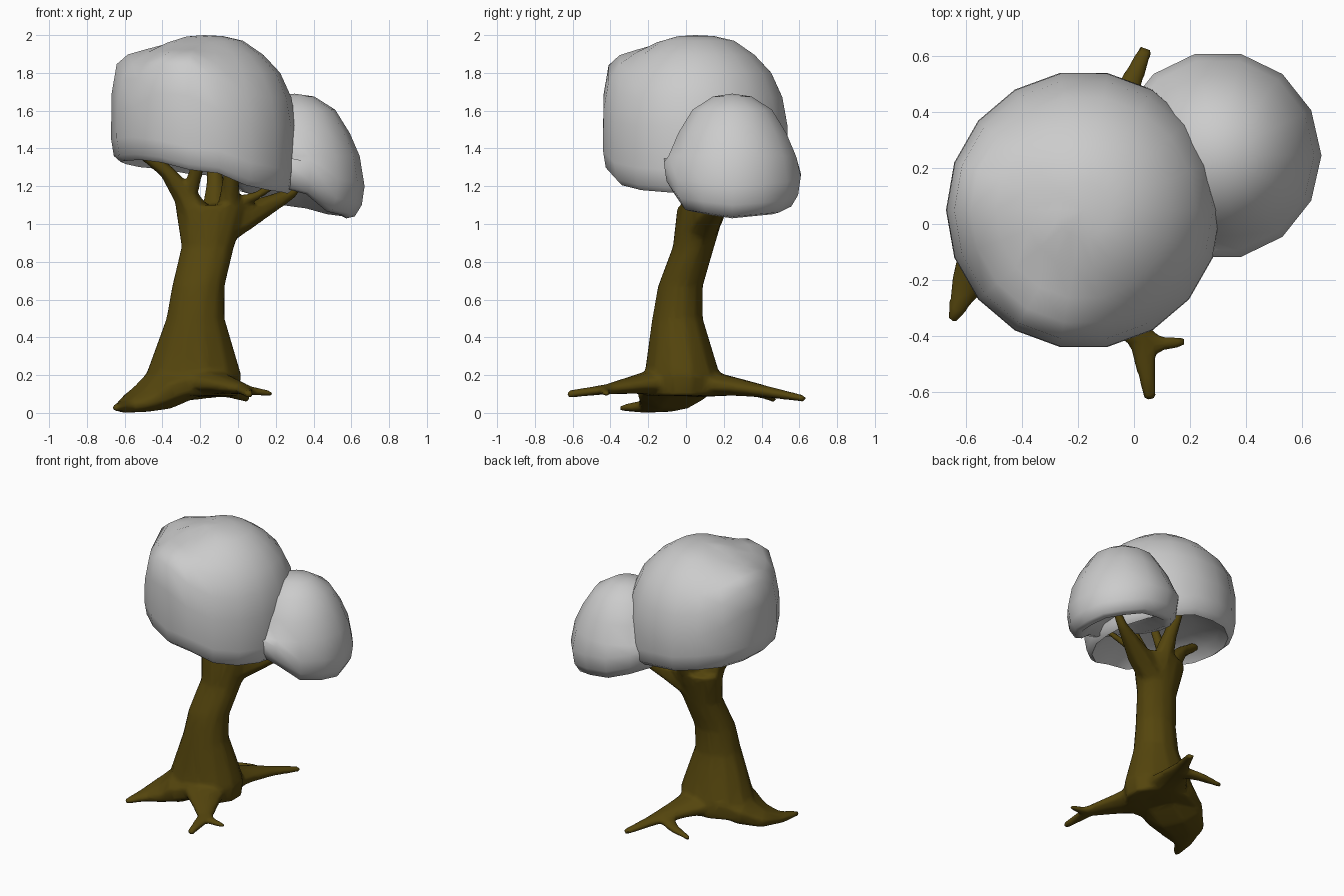
import bpy, bmesh, math
from mathutils import Vector

if "Cube" in bpy.data.objects:
    bpy.data.objects.remove(bpy.data.objects["Cube"])

bark = bpy.data.materials.new("bark")
bark.diffuse_color = (0.09, 0.06, 0.004, 1)
bark.use_nodes = True
bark.node_tree.nodes["Principled BSDF"].inputs["Base Color"].default_value = bark.diffuse_color


def shade(ob, angle):
    bpy.ops.object.select_all(action='DESELECT')
    ob.select_set(True)
    bpy.context.view_layer.objects.active = ob
    bpy.ops.object.shade_smooth_by_angle(angle=math.radians(angle))


def finish(bm, name, mat=None, angle=60):
    bmesh.ops.recalc_face_normals(bm, faces=bm.faces)
    me = bpy.data.meshes.new(name)
    bm.to_mesh(me)
    bm.free()
    ob = bpy.data.objects.new(name, me)
    bpy.context.collection.objects.link(ob)
    if mat:
        me.materials.append(mat)
    shade(ob, angle)
    return ob


def bridge(bm, rings):
    n = len(rings[0])
    for a, b in zip(rings, rings[1:]):
        for i in range(n):
            j = (i + 1) % n
            bm.faces.new((a[i], a[j], b[j], b[i]))


def tube(name, path, sides=8, level=False):
    """Tapered limb; path entries are x, y, z, half width, half height."""
    bm = bmesh.new()
    pts = [Vector(p[:3]) for p in path]
    rings = []
    for k, p in enumerate(path):
        d = (pts[min(k + 1, len(pts) - 1)] - pts[max(k - 1, 0)]).normalized()
        if level:
            side, up = Vector((1, 0, 0)), Vector((0, 1, 0))
        else:
            side = d.cross(Vector((0, 0, 1))).normalized()
            up = side.cross(d)
        ring = []
        for i in range(sides):
            a = math.tau * (i + 0.5) / sides
            ring.append(bm.verts.new(pts[k] + side * math.cos(a) * p[3] * 1.04
                                     + up * math.sin(a) * p[4] * 1.04))
        rings.append(ring)
    bridge(bm, rings)
    bm.faces.new(rings[0])
    bm.faces.new(rings[-1])
    return finish(bm, name, bark)


def cyclic(values, a):
    """Smoothly interpolate values spread evenly round a circle."""
    t = (a / math.tau * len(values)) % len(values)
    i = int(t)
    f = (1 - math.cos((t - i) * math.pi)) / 2
    return values[i % len(values)] * (1 - f) + values[(i + 1) % len(values)] * f


def canopy(name, cx, cy, rx, ry, top, dome, rim, lip, hollow, corners=(), seg=18):
    """Leaf cap: dome rings (radius, z, corner z), wavy rim and hollow underside."""
    bm = bmesh.new()
    rings = []

    def ring(radius, zf):
        vs = []
        for i in range(seg):
            a = math.tau * i / seg
            vs.append(bm.verts.new((cx + rx * radius * math.cos(a),
                                    cy + ry * radius * math.sin(a), zf(a))))
        rings.append(vs)

    def weight(a):
        return max([max(0, math.cos(a - math.radians(c))) ** 5 for c in corners] or [0])

    for r, z, zb in dome:
        ring(r, lambda a: z + (zb - z) * weight(a))
    for r, dz, mix in lip:
        ring(r, lambda a: (cyclic(rim, a) + dz) * (1 - mix) + hollow * mix)
    bridge(bm, rings)
    for vs, z in ((rings[0], top), (rings[-1], hollow)):
        c = bm.verts.new((cx, cy, z))
        for i in range(seg):
            bm.faces.new((vs[i], vs[(i + 1) % seg], c))
    return finish(bm, name, angle=80)


# Trunk
wood = [tube("trunk", [(-.25, -.02, .09, .25, .2), (-.235, -.02, .2, .25, .198),
                       (-.225, -.045, .5, .152, .132), (-.21, -.03, .67, .137, .117),
                       (-.16, .04, .88, .137, .108), (-.14, .085, 1.1, .19, .128)],
             sides=12, level=True)]

# Roots with side shoots
roots = [
    [(-.2, -.08, .17, .17, .085), (-.08, -.26, .15, .1, .05),
     (.03, -.42, .125, .05, .027), (.06, -.63, .098, .024, .02)],
    [(.0, -.39, .125, .05, .026), (.09, -.43, .115, .032, .022),
     (.185, -.42, .1, .018, .016)],
    [(-.2, .05, .16, .17, .08), (-.12, .25, .14, .1, .05),
     (-.04, .44, .11, .05, .03), (.045, .63, .075, .026, .018)],
    [(-.08, .36, .12, .06, .034), (-.2, .43, .095, .04, .024),
     (-.35, .465, .07, .018, .016)],
    [(-.28, -.03, .17, .22, .1), (-.42, -.08, .115, .2, .105),
     (-.52, -.13, .062, .15, .062), (-.6, -.22, .033, .06, .034),
     (-.652, -.35, .026, .02, .016)],
]
wood += [tube("root", p) for p in roots]

# Branches running up into the leaves
branches = [
    [(-.12, .07, .95, .09, .09), (.06, .12, 1.05, .08, .07),
     (.28, .21, 1.16, .035, .032), (.4, .25, 1.3, .025, .025)],
    [(-.2, .06, 1.0, .1, .1), (-.29, .05, 1.16, .07, .06),
     (-.38, .02, 1.28, .05, .04), (-.54, -.02, 1.4, .03, .03)],
    [(-.27, .05, 1.12, .05, .05), (-.22, 0, 1.28, .04, .035), (-.2, -.06, 1.48, .03, .03)],
    [(-.05, .07, 1.04, .07, .07), (-.04, 0, 1.2, .05, .05), (-.02, -.1, 1.45, .03, .03)],
    [(-.12, .13, 1.04, .08, .07), (-.12, .22, 1.22, .05, .045), (-.14, .33, 1.45, .03, .03)],
    [(-.04, .08, 1.1, .04, .04), (.1, .04, 1.15, .025, .025), (.24, -.01, 1.24, .02, .02)],
]
wood += [tube("branch", p, 6) for p in branches]

# Weld the wood into one flowing skin
bpy.ops.object.select_all(action='DESELECT')
for ob in wood:
    ob.select_set(True)
trunk = wood[0]
bpy.context.view_layer.objects.active = trunk
bpy.ops.object.join()
trunk.name = "trunk_with_roots_and_branches"
rm = trunk.modifiers.new("weld", 'REMESH')
rm.mode, rm.voxel_size = 'VOXEL', 0.012
sm = trunk.modifiers.new("blend", 'SMOOTH')
sm.factor, sm.iterations = 0.5, 12
dc = trunk.modifiers.new("simplify", 'DECIMATE')
dc.ratio = 0.12
for m in ("weld", "blend", "simplify"):
    bpy.ops.object.modifier_apply(modifier=m)
shade(trunk, 60)

# Large leaf mass with two squared corners on its left and front
canopy("main_canopy", -.18, .05, .492, .497, 2.0,
       [(.2, 1.995, 1.99), (.42, 1.97, 1.95), (.64, 1.895, 1.925), (.82, 1.8, 1.905),
        (.94, 1.67, 1.86), (.995, 1.52, 1.7)],
       [1.16, 1.2, 1.26, 1.3, 1.33, 1.34, 1.28, 1.18],
       ((1.0, .12, 0), (.97, .03, 0), (.9, 0, 0), (.78, .05, .1), (.45, .08, .7)),
       1.42, (170, 248))

# Small leaf mass at the back right, with a thick rolled lip
canopy("side_canopy", .3, .245, .37, .372, 1.69,
       [(.28, 1.675, 1.675), (.58, 1.605, 1.605), (.79, 1.48, 1.48), (.93, 1.36, 1.36)],
       [1.03, 1.05, 1.09, 1.14, 1.2, 1.24, 1.18, 1.06],
       ((1.0, .17, 0), (.96, .07, 0), (.86, .01, 0), (.74, 0, 0), (.5, .02, .5)),
       1.26, (), 14)
